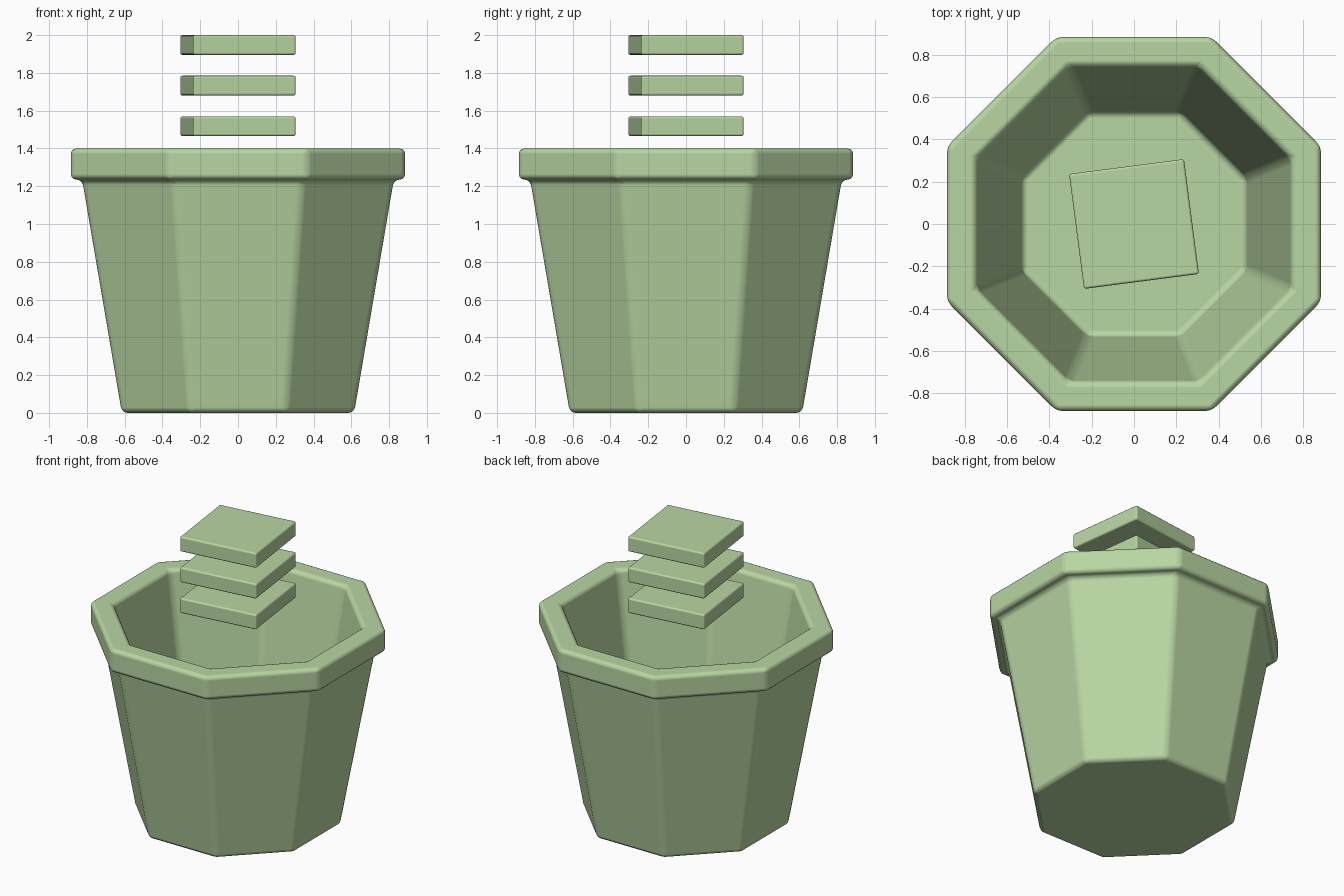
import bpy, bmesh, math

cube = bpy.data.objects.get("Cube")
if cube:
    bpy.data.objects.remove(cube, do_unlink=True)

# One soft green for everything
green = bpy.data.materials.new("soft_green")
green.use_nodes = True
colour = (0.48, 0.67, 0.36, 1)
green.diffuse_color = colour
green.node_tree.nodes["Principled BSDF"].inputs["Base Color"].default_value = colour


def add_part(name, rings, sides, turn, bevel):
    """Loft regular rings (flat radius, height) and round the edges."""
    bm = bmesh.new()
    loops = []
    for flat, z in rings:
        r = flat / math.cos(math.pi / sides)
        angles = [turn + (i + 0.5) * math.tau / sides for i in range(sides)]
        loops.append([bm.verts.new((r * math.cos(a), r * math.sin(a), z)) for a in angles])
    for low, high in zip(loops, loops[1:]):
        for i in range(sides):
            j = (i + 1) % sides
            bm.faces.new((low[i], low[j], high[j], high[i]))
    bm.faces.new(loops[0][::-1])
    bm.faces.new(loops[-1])
    bmesh.ops.recalc_face_normals(bm, faces=bm.faces)
    mesh = bpy.data.meshes.new(name)
    bm.to_mesh(mesh)
    bm.free()
    mesh.materials.append(green)
    obj = bpy.data.objects.new(name, mesh)
    bpy.context.collection.objects.link(obj)
    mod = obj.modifiers.new("rounded_edges", "BEVEL")
    mod.width = bevel
    mod.segments = 3
    mod.limit_method = "ANGLE"
    mod.angle_limit = math.radians(20)
    mod.harden_normals = True
    mesh.shade_smooth()
    return obj


# Eight-sided pot: outer wall, rim, inner wall and floor in one profile
pot_profile = [(0.615, 0), (0.825, 1.235), (0.885, 1.235),
               (0.885, 1.4), (0.745, 1.4), (0.53, 0.1)]
add_part("pot", pot_profile, 8, 0, 0.029)

# Three square slabs floating above the pot
for i in range(3):
    z = 1.465 + i * 0.215
    add_part(f"slab_{i + 1}", [(0.274, z), (0.274, z + 0.105)], 4, math.radians(7.4), 0.012)
